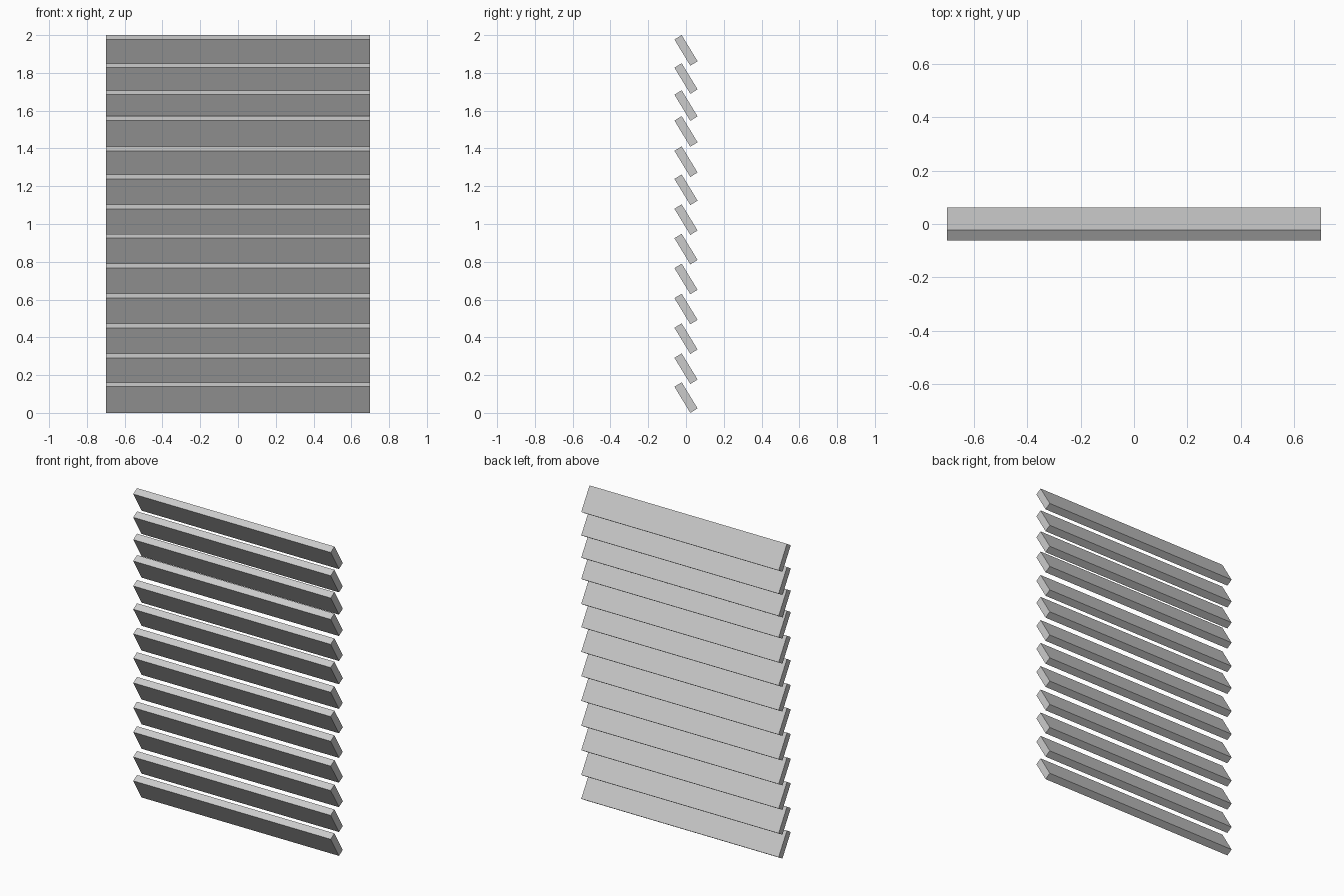
import bpy, math

if "Cube" in bpy.data.objects:
    bpy.data.objects.remove(bpy.data.objects["Cube"])

LENGTH, THICK, DEPTH = 1.4, 0.045, 0.162
TILT = math.radians(31.3)
HALF_H = (DEPTH * math.cos(TILT) + THICK * math.sin(TILT)) / 2

# top edge height of every slat; spacing is slightly uneven
TOPS = [0.162, 0.315, 0.474, 0.631, 0.79, 0.948, 1.104,
        1.262, 1.411, 1.571, 1.708, 1.851, 2.0]


def slat(index, top):
    # flat board, tilted so that its upper edge leans to the front
    bpy.ops.mesh.primitive_cube_add(size=1, location=(0, 0, top - HALF_H),
                                    rotation=(TILT, 0, 0))
    board = bpy.context.object
    board.name = f"slat_{index:02d}"
    board.scale = (LENGTH, THICK, DEPTH)


for i, top in enumerate(TOPS, 1):
    slat(i, top)
